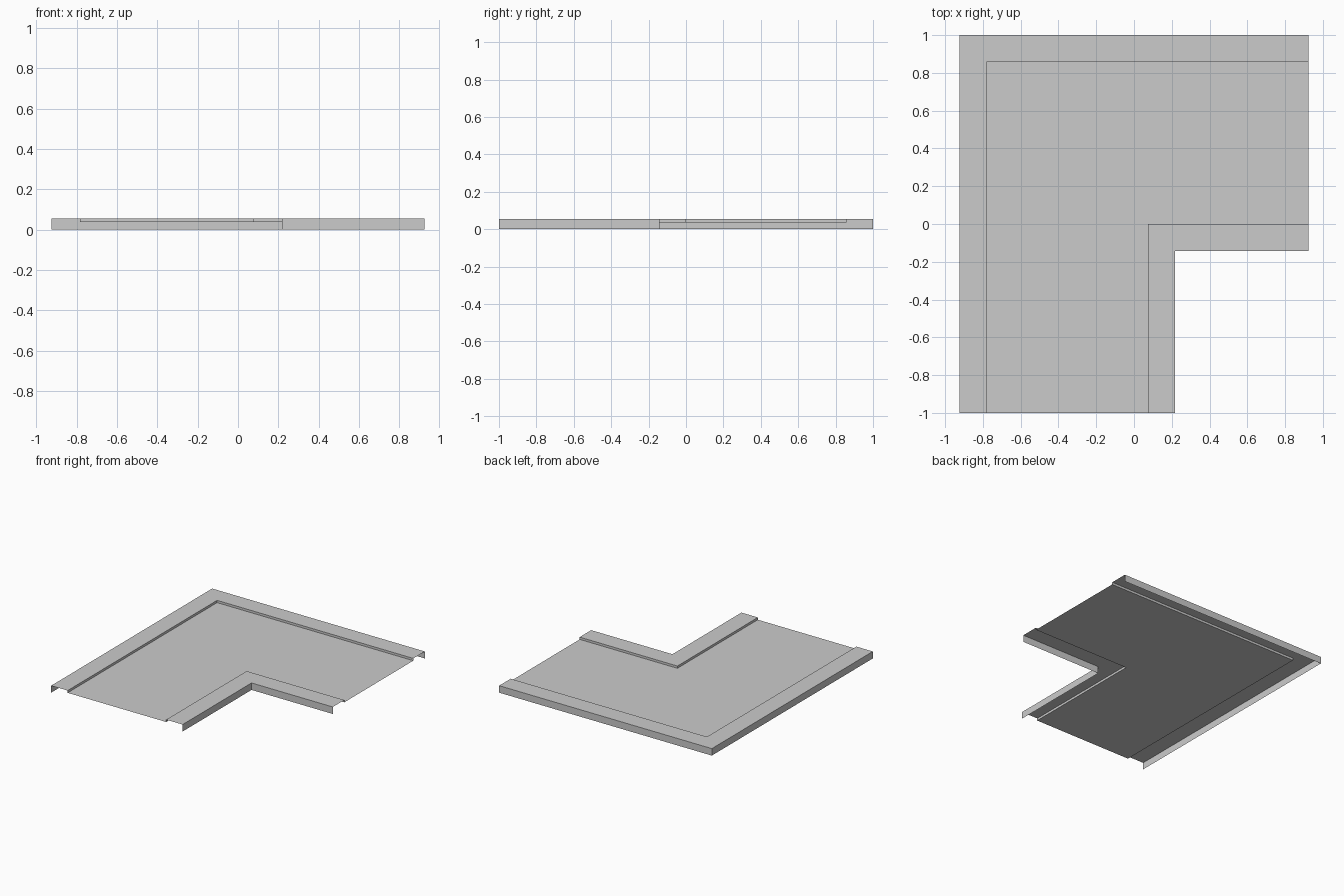
import bpy

cube = bpy.data.objects.get("Cube")
if cube:
    bpy.data.objects.remove(cube, do_unlink=True)

# One plain grey material
grey = bpy.data.materials.new("grey_metal")
grey.use_nodes = True
colour = (0.6, 0.6, 0.6, 1)
grey.diffuse_color = colour
grey.node_tree.nodes["Principled BSDF"].inputs["Base Color"].default_value = colour

LEFT, BACK, FRONT = -0.925, 1.0, -1.0
RIM, WIDTH = 0.143, 1.143
TOP, FLOOR = 0.055, 0.037


def sweep(name, profile):
    """Carry an open (offset, height) profile round the mitred corner."""
    verts, faces = [], []
    for d, z in profile:
        verts += [(-LEFT, BACK - d, z), (LEFT + d, BACK - d, z), (LEFT + d, FRONT, z)]
    for i in range(len(profile) - 1):
        for j in range(2):
            a = i * 3 + j
            faces.append((a, a + 1, a + 4, a + 3))
    mesh = bpy.data.meshes.new(name)
    mesh.from_pydata(verts, [], faces)
    mesh.materials.append(grey)
    obj = bpy.data.objects.new(name, mesh)
    bpy.context.collection.objects.link(obj)
    return obj


# Folded sheet: outer lip, raised rim, sunken panel, raised rim, inner lip
outer = [(0, 0), (0, TOP), (RIM, TOP), (RIM, FLOOR)]
inner = [(WIDTH - d, z) for d, z in reversed(outer)]
sweep("corner_panel", outer + inner)
